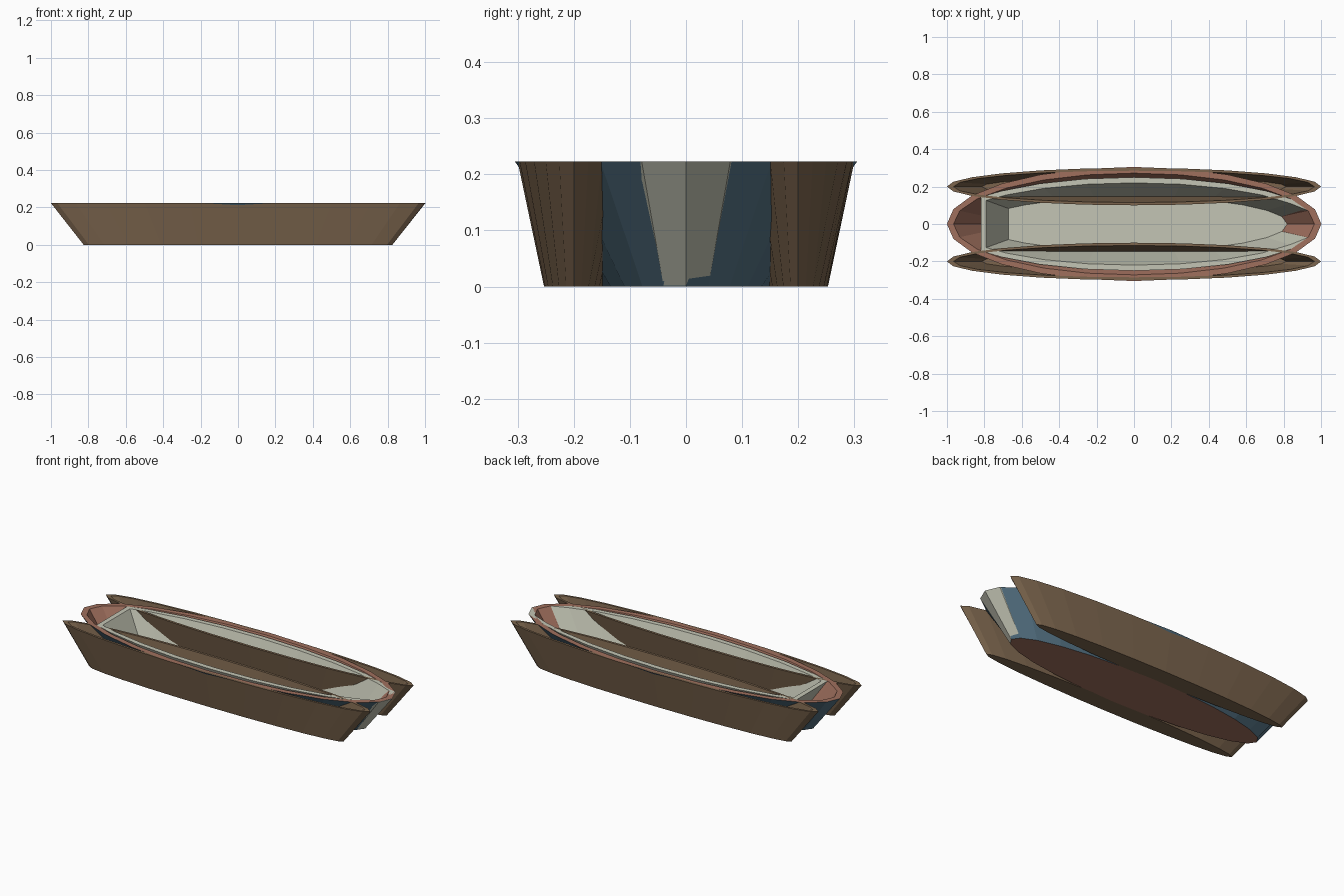
import bpy, bmesh, math

if "Cube" in bpy.data.objects:
    bpy.data.objects.remove(bpy.data.objects["Cube"])

TOP = 0.223
N = 24


def mat(name, col):
    m = bpy.data.materials.new(name)
    m.diffuse_color = (*col, 1)
    m.use_nodes = True
    m.node_tree.nodes["Principled BSDF"].inputs["Base Color"].default_value = m.diffuse_color
    return m


BROWN = mat("brown_wood", (0.20, 0.13, 0.075))
RED = mat("red_lining", (0.35, 0.16, 0.11))
BLUE = mat("blue_paint", (0.09, 0.17, 0.23))
PALE = mat("pale_paint", (0.55, 0.56, 0.46))


def ellipse(a, b):
    return [(a * math.cos(2 * math.pi * k / N), b * math.sin(2 * math.pi * k / N))
            for k in range(N)]


def blunt(a, b, tip_b):
    # pointed bow at +x, flat transom at -x
    angles = [15 * k for k in range(10)] + [145]
    side = []
    for d in angles:
        r = math.radians(d)
        tip = d < 20
        side.append((a * math.cos(r) * (1.002 if tip else 1),
                     (tip_b if tip else b) * math.sin(r)))
    return side + [(x, -y) for x, y in reversed(side[1:])]


def hull(name, rings, y0, outer, inner):
    # rings: outer bottom, outer top, inner top, inner floor as (points, z)
    bm = bmesh.new()
    loops = [[bm.verts.new((x, y + y0, z)) for x, y in pts] for pts, z in rings]
    bm.faces.new(list(reversed(loops[0]))).material_index = 1
    for i in range(len(loops) - 1):
        lo, hi = loops[i], loops[i + 1]
        for j in range(len(lo)):
            k = (j + 1) % len(lo)
            f = bm.faces.new((lo[j], lo[k], hi[k], hi[j]))
            f.material_index = 0 if i == 0 else 1
    bm.faces.new(loops[-1]).material_index = 1
    me = bpy.data.meshes.new(name)
    bm.to_mesh(me)
    bm.free()
    me.materials.append(outer)
    me.materials.append(inner)
    ob = bpy.data.objects.new(name, me)
    bpy.context.collection.objects.link(ob)
    return ob


# Two slender side hulls
for side, y in (("left", 0.2), ("right", -0.2)):
    hull("side_hull_" + side,
         [(ellipse(0.825, 0.053), 0), (ellipse(1, 0.1), TOP),
          (ellipse(0.965, 0.085), TOP), (ellipse(0.815, 0.05), 0.006)],
         y, BROWN, BROWN)

# Wide double-ended hull: blue outside, red inside
hull("wide_hull",
     [(ellipse(0.825, 0.155), 0), (ellipse(1, 0.305), TOP),
      (ellipse(0.965, 0.272), TOP), (ellipse(0.815, 0.15), 0.006)],
     0, BLUE, RED)

# Pale hull with flat transom nested in the wide hull
hull("transom_hull",
     [(blunt(0.825, 0.148, 0.155), 0.002), (blunt(1, 0.25, 0.305), TOP),
      (blunt(0.965, 0.22, 0.272), TOP), (blunt(0.82, 0.145, 0.15), 0.012)],
     0, PALE, PALE)
